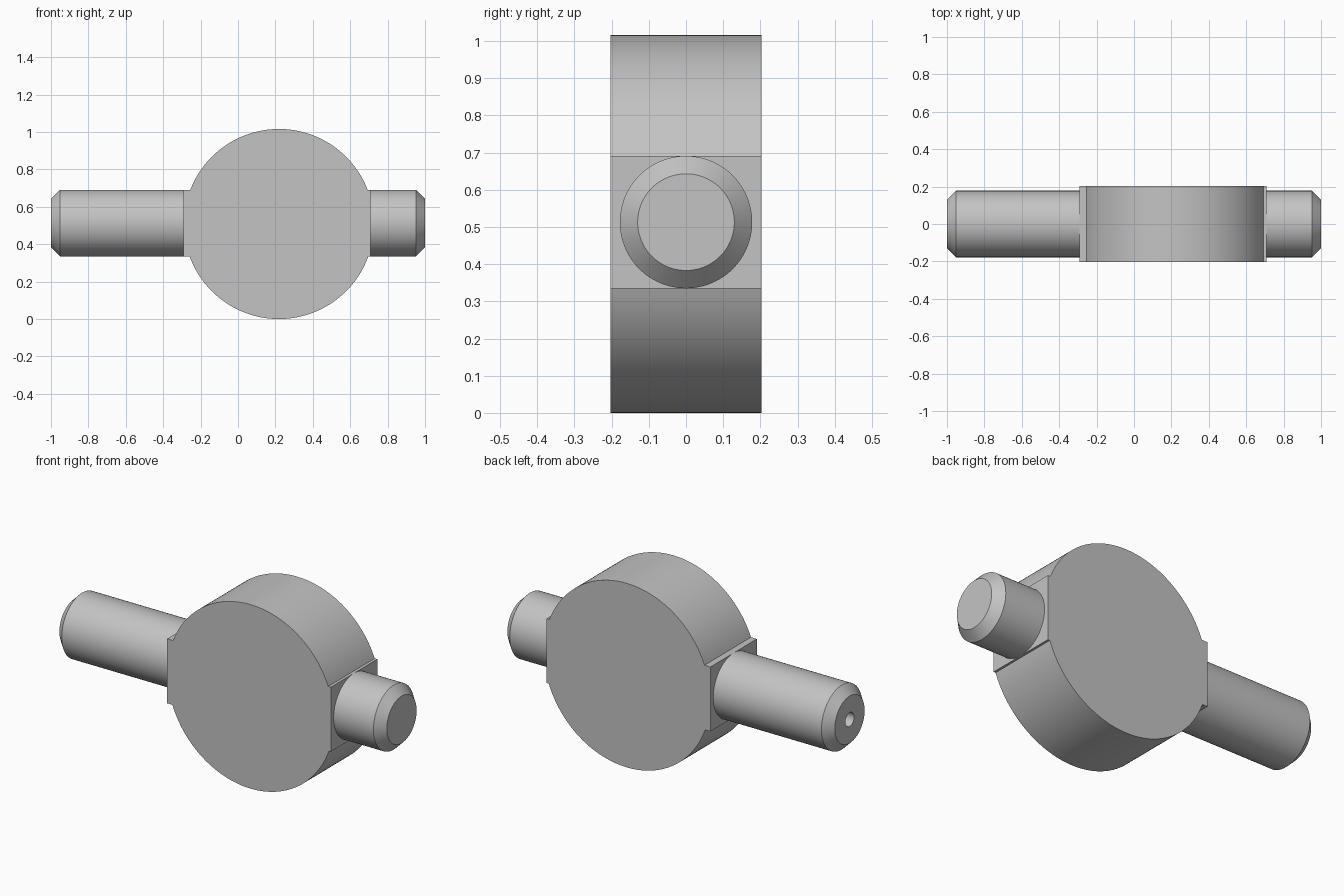
import bpy, bmesh, math

if "Cube" in bpy.data.objects:
    bpy.data.objects.remove(bpy.data.objects["Cube"])

grey = bpy.data.materials.new("plain grey")
grey.diffuse_color = (0.55, 0.55, 0.55, 1)
grey.use_nodes = True
grey.node_tree.nodes["Principled BSDF"].inputs["Base Color"].default_value = grey.diffuse_color

DISC_X, DISC_Z, DISC_R, HALF_Y = 0.219, 0.508, 0.508, 0.2025
SHAFT_Z, SHAFT_R, TIP_R, CHAMFER = 0.513, 0.178, 0.13, 0.048
FACE_L, FACE_R = -0.291, 0.709


def finish(name, bm):
    bmesh.ops.recalc_face_normals(bm, faces=bm.faces)
    mesh = bpy.data.meshes.new(name)
    bm.to_mesh(mesh)
    bm.free()
    mesh.materials.append(grey)
    mesh.polygons.foreach_set("use_smooth", [True] * len(mesh.polygons))
    mesh.set_sharp_from_angle(angle=math.radians(25))
    obj = bpy.data.objects.new(name, mesh)
    bpy.context.collection.objects.link(obj)
    return obj


def lathe(name, profile, steps=96):
    """Spin an (x, radius) profile around the shaft axis."""
    bm = bmesh.new()
    verts = [bm.verts.new((x, 0, SHAFT_Z + r)) for x, r in profile]
    edges = [bm.edges.new(pair) for pair in zip(verts, verts[1:])]
    bmesh.ops.spin(bm, geom=verts + edges, cent=(0, 0, SHAFT_Z), axis=(1, 0, 0),
                   angle=math.tau, steps=steps)
    bmesh.ops.remove_doubles(bm, verts=bm.verts, dist=1e-5)
    return finish(name, bm)


def arc(start, end, steps=64):
    angles = [start + (end - start) * i / steps for i in range(steps + 1)]
    return [(DISC_X + DISC_R * math.cos(a), DISC_Z + DISC_R * math.sin(a)) for a in angles]


# Disc with flat shoulder blocks on both sides, as one extruded outline
top, bottom = SHAFT_Z + SHAFT_R, SHAFT_Z - SHAFT_R
a = math.asin((top - DISC_Z) / DISC_R)
b = math.asin((DISC_Z - bottom) / DISC_R)
outline = ([(FACE_R, bottom), (FACE_R, top)] + arc(a, math.pi - a)
           + [(FACE_L, top), (FACE_L, bottom)] + arc(math.pi + b, math.tau - b))
bm = bmesh.new()
face = bm.faces.new([bm.verts.new((x, -HALF_Y, z)) for x, z in outline])
ext = bmesh.ops.extrude_face_region(bm, geom=[face])
moved = [g for g in ext["geom"] if isinstance(g, bmesh.types.BMVert)]
bmesh.ops.translate(bm, verts=moved, vec=(0, 2 * HALF_Y, 0))
finish("disc_body", bm)

# Long shaft with a chamfered end and a small centre hole
lathe("long_shaft", [(FACE_L, SHAFT_R), (-1 + CHAMFER, SHAFT_R), (-1, TIP_R),
                     (-1, 0.038), (-0.9, 0.038), (-0.88, 0)])

# Short shaft with a chamfered solid end
lathe("short_shaft", [(FACE_R, SHAFT_R), (1 - CHAMFER, SHAFT_R), (1, TIP_R), (1, 0)])
